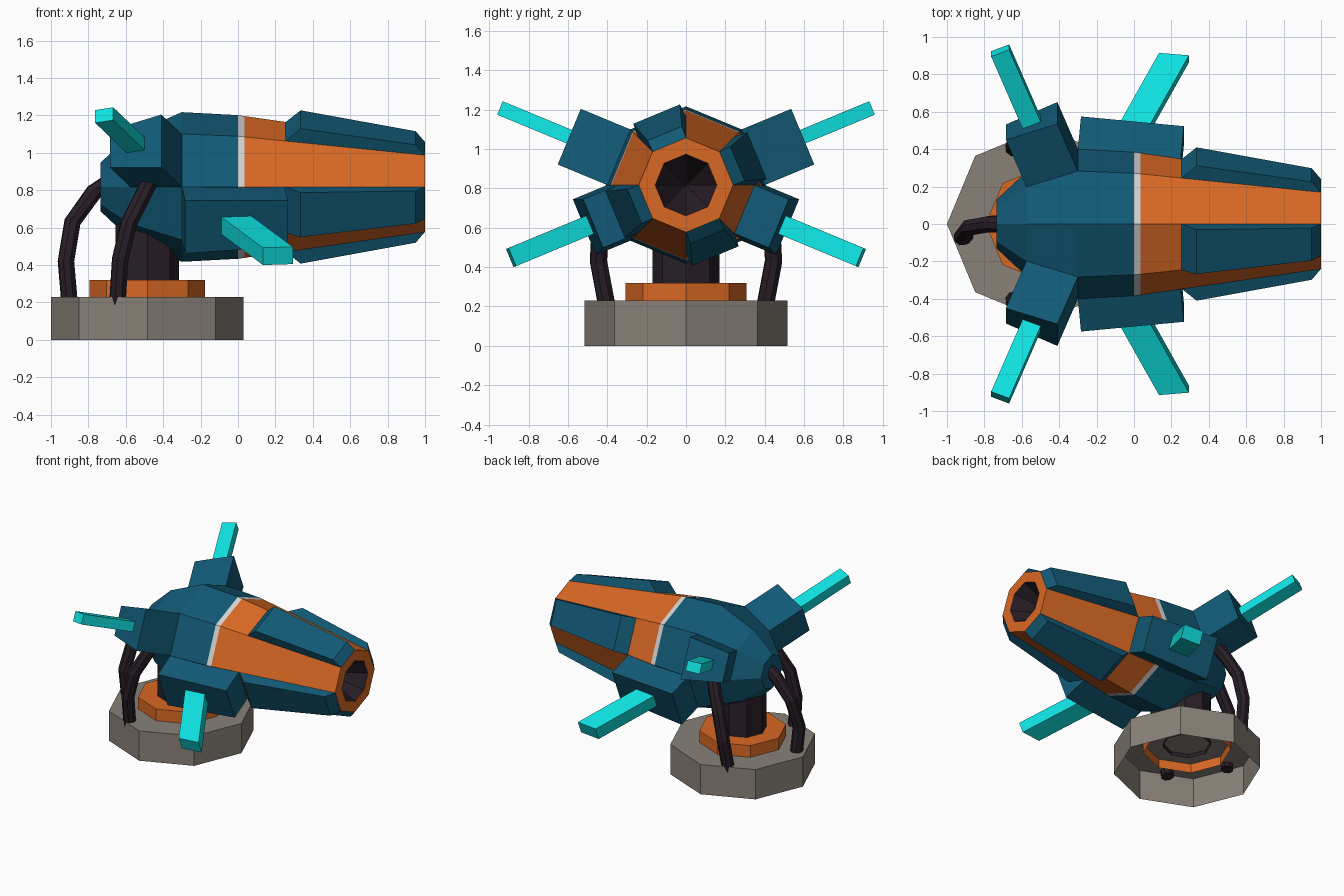
import bpy, bmesh, math
from mathutils import Vector

if "Cube" in bpy.data.objects:
    bpy.data.objects.remove(bpy.data.objects["Cube"])

def material(name, rgb):
    m = bpy.data.materials.new(name)
    m.diffuse_color = (*rgb, 1)
    m.use_nodes = True
    m.node_tree.nodes["Principled BSDF"].inputs["Base Color"].default_value = m.diffuse_color
    return m

BLUE = material("deep_blue", (0.006, 0.10, 0.18))
ORANGE = material("orange", (0.70, 0.14, 0.018))
WHITE = material("pale_grey", (0.65, 0.65, 0.65))
DARK = material("dark_plum", (0.022, 0.013, 0.020))
GREY = material("stone_grey", (0.25, 0.22, 0.19))
CYAN = material("cyan", (0.005, 0.76, 0.76))

def finish(name, bm, mats, rule=None):
    bmesh.ops.recalc_face_normals(bm, faces=bm.faces)
    if rule:
        for f in bm.faces:
            f.material_index = rule(f)
    me = bpy.data.meshes.new(name)
    bm.to_mesh(me)
    bm.free()
    for m in mats:
        me.materials.append(m)
    ob = bpy.data.objects.new(name, me)
    bpy.context.collection.objects.link(ob)
    return ob

def loft(bm, rings, cap_start=True, cap_end=True):
    vs = [[bm.verts.new(p) for p in r] for r in rings]
    n = len(vs[0])
    for a, b in zip(vs, vs[1:]):
        for i in range(n):
            j = (i + 1) % n
            bm.faces.new((a[i], a[j], b[j], b[i]))
    if cap_start:
        bm.faces.new(vs[0])
    if cap_end:
        bm.faces.new(vs[-1])

def prism(name, base, top, mat):
    bm = bmesh.new()
    loft(bm, [base, top])
    return finish(name, bm, [mat])

# Hull profile: (x, radius) along the barrel axis, eight sides
ZC = 0.817
PROFILE = [(-0.735, 0.13), (-0.575, 0.28), (-0.30, 0.40), (0.0, 0.384), (0.035, 0.379), (1.0, 0.24)]

def hull_radius(x):
    for (x0, r0), (x1, r1) in zip(PROFILE, PROFILE[1:]):
        if x <= x1 + 1e-6:
            return r0 + (r1 - r0) * (x - x0) / (x1 - x0)
    return PROFILE[-1][1]

def hull_point(x, k, r=None):
    a = k * math.pi / 4
    r = hull_radius(x) if r is None else r
    return Vector((x, r * math.cos(a), ZC + r * math.sin(a)))

def face_quad(x0, x1, k):
    return [hull_point(x0, k), hull_point(x0, k + 1), hull_point(x1, k + 1), hull_point(x1, k)]

def quad_normal(q):
    n = (q[2] - q[0]).cross(q[3] - q[1]).normalized()
    c = sum(q, Vector()) / 4 - Vector((q[0].x, 0, ZC))
    return n if n.y * c.y + n.z * c.z > 0 else -n

def flip(pts, s):
    return [Vector((p.x, p.y * s, p.z)) for p in pts]

# Hull: blue rear, pale stripe, orange barrel with front rim
bm = bmesh.new()
rings = [[hull_point(x, k, r) for k in range(8)] for x, r in PROFILE]
rings.append([hull_point(1.0, k, 0.157) for k in range(8)])
loft(bm, rings, cap_end=False)

def hull_colour(f):
    x = f.calc_center_median().x
    return 0 if x < 0 else 1 if x < 0.035 else 2
finish("hull", bm, [BLUE, WHITE, ORANGE], hull_colour)

# Bore: dark conical recess in the muzzle
bm = bmesh.new()
loft(bm, [[hull_point(1.0, k, 0.157) for k in range(8)],
          [hull_point(0.72, k, 0.004) for k in range(8)]], cap_start=False)
bore = finish("muzzle_bore", bm, [DARK])
bore.data.flip_normals()

# Raised armour panels on every other barrel face
for k in (0, 2, 4, 6):
    base = face_quad(0.255, 1.0, k)
    a = (k + 0.5) * math.pi / 4
    n = Vector((0, math.cos(a), math.sin(a)))
    top = [p + n * h for p, h in zip(face_quad(0.335, 0.95, k), (0.08, 0.08, 0.055, 0.055))]
    prism(f"barrel_panel_{k // 2}", base, top, BLUE)

# Side pods pushed out of the hull faces, each with a cyan fin
for s, side in ((1, "left"), (-1, "right")):
    # upper rear pod and fin
    q = face_quad(-0.575, -0.30, 0)
    n = quad_normal(q)
    top = [p + n * 0.294 for p in q]
    prism(f"rear_pod_{side}", flip(q, s), flip(top, s), BLUE)
    c = sum(top, Vector()) / 4
    along = ((q[3] + q[2]) - (q[0] + q[1])).normalized()
    across = n.cross(along).normalized()
    sec = [along * u * 0.052 + across * v * 0.037 for u, v in ((-1, -1), (1, -1), (1, 1), (-1, 1))]
    prism(f"rear_fin_{side}", flip([c - n * 0.02 + d for d in sec], s),
          flip([c + n * 0.45 + d for d in sec], s), CYAN)

    # lower front pod and forward-swept fin
    q = face_quad(-0.30, 0.25, -1)
    n = quad_normal(q)
    top = [p + n * 0.19 for p in q]
    prism(f"front_pod_{side}", flip(q, s), flip(top, s), BLUE)
    c = sum(top, Vector()) / 4
    along = Vector((0.08, -0.0065, 0.0026))
    across = Vector((0, 0.383, 0.924)) * 0.05
    sec = [along * u + across * v for u, v in ((-1, -1), (1, -1), (1, 1), (-1, 1))]
    sweep = Vector((0.222, 0.395, -0.164))
    prism(f"front_fin_{side}", flip([c - sweep * 0.05 + d for d in sec], s),
          flip([c + sweep + d for d in sec], s), CYAN)

# Stand: octagonal base open underneath, turntable ring and column
def drum(name, r, z0, z1, mat):
    bm = bmesh.new()
    rings = [[(-0.485 + r * math.cos(k * math.pi / 4), r * math.sin(k * math.pi / 4), z)
              for k in range(8)] for z in (z0, z1)]
    loft(bm, rings, cap_start=False)
    return finish(name, bm, [mat])

drum("base", 0.515, 0.0, 0.23, GREY)
drum("turntable", 0.308, 0.16, 0.32, ORANGE)
drum("column", 0.17, 0.20, 0.72, DARK)

# Hoses: faceted tubes from hull to base
def hose(name, pts, r=0.046, sides=8):
    pts = [Vector(p) for p in pts]
    rings = []
    for i, p in enumerate(pts):
        t = (pts[min(i + 1, len(pts) - 1)] - pts[max(i - 1, 0)]).normalized()
        u = t.cross(Vector((0.3, 1, 0))).normalized()
        v = t.cross(u)
        rings.append([p + r * (u * math.cos(a) + v * math.sin(a))
                      for a in (2 * math.pi * k / sides for k in range(sides))])
    bm = bmesh.new()
    loft(bm, rings)
    return finish(name, bm, [DARK])

hose("rear_hose", [(-0.69, 0, 0.84), (-0.77, 0, 0.79), (-0.885, -0.02, 0.63),
                   (-0.92, -0.07, 0.42), (-0.90, -0.06, 0.19)])
for s, side in ((1, "left"), (-1, "right")):
    hose(f"side_hose_{side}", [(-0.47, s * 0.34, 0.85), (-0.51, s * 0.38, 0.77), (-0.585, s * 0.435, 0.62),
                               (-0.63, s * 0.445, 0.43), (-0.645, s * 0.40, 0.19)])
